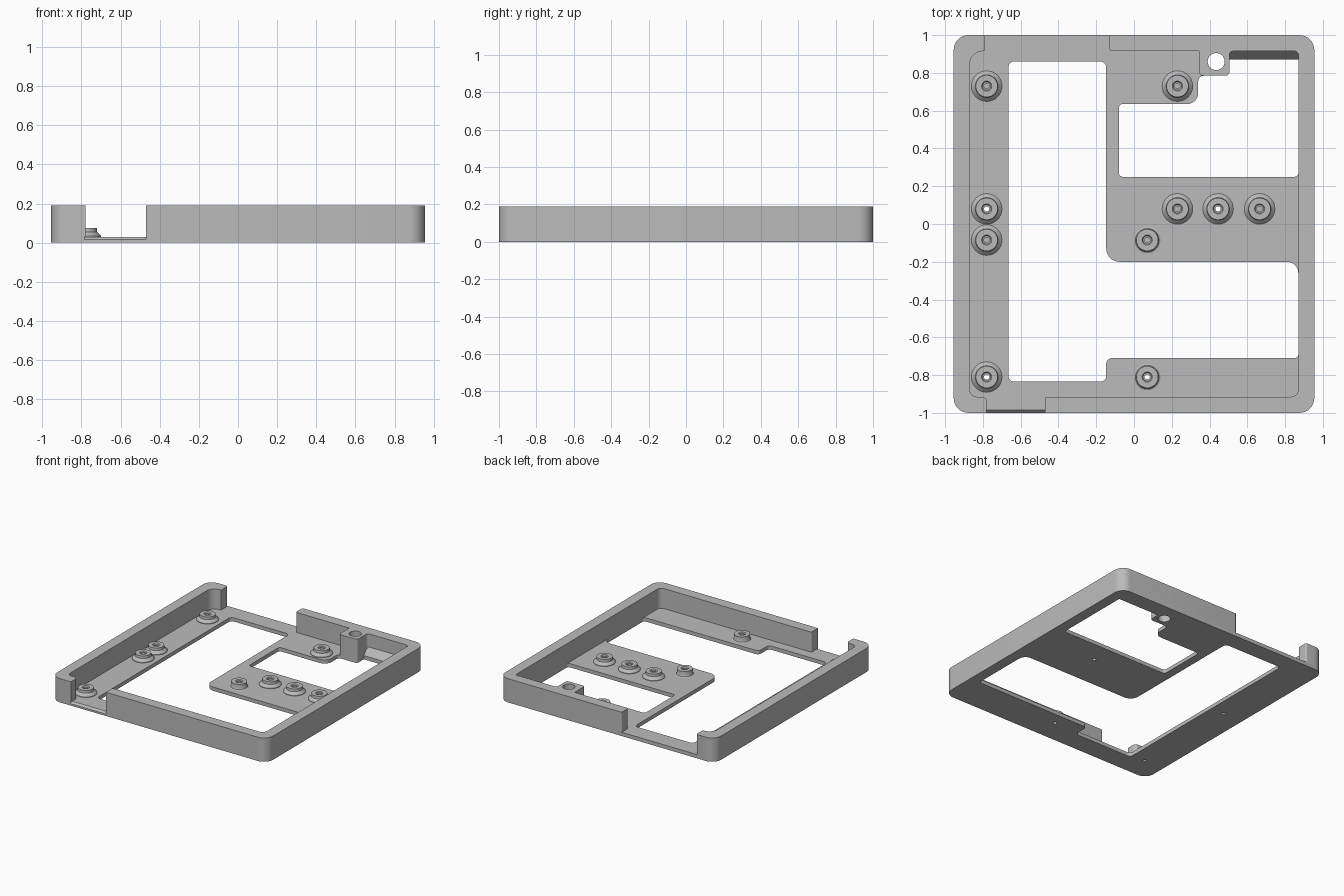
import bpy, bmesh, math
from mathutils import Vector

if "Cube" in bpy.data.objects:
    bpy.data.objects.remove(bpy.data.objects["Cube"])

FLOOR, TOP = 0.03, 0.19

grey = bpy.data.materials.new("plain grey")
grey.use_nodes = True
COLOUR = (0.5, 0.5, 0.5, 1)
grey.diffuse_color = COLOUR
grey.node_tree.nodes["Principled BSDF"].inputs["Base Color"].default_value = COLOUR


def finish(name, mesh):
    mesh.materials.clear()
    mesh.materials.append(grey)
    obj = bpy.data.objects.new(name, mesh)
    bpy.context.collection.objects.link(obj)
    bpy.ops.object.select_all(action="DESELECT")
    obj.select_set(True)
    bpy.context.view_layer.objects.active = obj
    bpy.ops.object.shade_smooth_by_angle(angle=math.radians(30))
    return obj


def rounded(corners, steps=8):
    """Outline from (x, y, radius) corners, each rounded by an arc."""
    out = []
    for i, (x, y, r) in enumerate(corners):
        p = Vector((x, y))
        if r == 0:
            out.append(p)
            continue
        a = (Vector(corners[i - 1][:2]) - p).normalized()
        b = (Vector(corners[(i + 1) % len(corners)][:2]) - p).normalized()
        centre = p + (a + b) * r
        for k in range(steps + 1):
            t = k / steps * math.pi / 2
            out.append(centre - b * r * math.cos(t) - a * r * math.sin(t))
    return out


def circle(x, y, r, n=32):
    return [Vector((x + r * math.cos(k * math.tau / n),
                    y + r * math.sin(k * math.tau / n))) for k in range(n)]


def plate(name, outlines, z0, z1):
    """Extrude an outline, with any further outlines cut out as holes."""
    curve = bpy.data.curves.new(name, "CURVE")
    curve.dimensions, curve.fill_mode = "2D", "BOTH"
    curve.extrude = (z1 - z0) / 2
    for pts in outlines:
        spline = curve.splines.new("POLY")
        spline.points.add(len(pts) - 1)
        for sp, p in zip(spline.points, pts):
            sp.co = (p.x, p.y, 0, 1)
        spline.use_cyclic_u = True
    temp = bpy.data.objects.new(name + " outline", curve)
    bpy.context.collection.objects.link(temp)
    deps = bpy.context.evaluated_depsgraph_get()
    mesh = bpy.data.meshes.new_from_object(temp.evaluated_get(deps))
    bpy.data.objects.remove(temp)
    bm = bmesh.new()
    bm.from_mesh(mesh)
    bmesh.ops.remove_doubles(bm, verts=bm.verts, dist=1e-5)
    bmesh.ops.translate(bm, verts=bm.verts, vec=(0, 0, (z0 + z1) / 2))
    bmesh.ops.recalc_face_normals(bm, faces=bm.faces)
    bm.to_mesh(mesh)
    bm.free()
    return finish(name, mesh)


def prism(name, profile, x0, x1):
    """Extrude a (y, z) profile along x."""
    bm = bmesh.new()
    face = bm.faces.new([bm.verts.new((x0, y, z)) for y, z in profile])
    ext = bmesh.ops.extrude_face_region(bm, geom=[face])["geom"]
    moved = [v for v in ext if isinstance(v, bmesh.types.BMVert)]
    bmesh.ops.translate(bm, verts=moved, vec=(x1 - x0, 0, 0))
    bmesh.ops.recalc_face_normals(bm, faces=bm.faces)
    mesh = bpy.data.meshes.new(name)
    bm.to_mesh(mesh)
    bm.free()
    return finish(name, mesh)


def lathe(name, profile, x, y, n=32):
    bm = bmesh.new()
    rings = [[bm.verts.new((p.x, p.y, z)) for p in circle(x, y, r, n)]
             for r, z in profile]
    for low, high in zip(rings, rings[1:]):
        for k in range(n):
            j = (k + 1) % n
            bm.faces.new((low[k], low[j], high[j], high[k]))
    mesh = bpy.data.meshes.new(name)
    bm.to_mesh(mesh)
    bm.free()
    return finish(name, mesh)


# Standoff positions; the drilled ones go right through the floor
drilled = [(-0.78, 0.08), (-0.78, -0.81), (0.445, 0.08), (0.07, -0.81)]
wide = [(-0.78, 0.73), (-0.78, 0.08), (-0.78, -0.085), (-0.78, -0.81),
        (0.23, 0.73), (0.23, 0.08), (0.445, 0.08), (0.665, 0.08)]
slim = [(0.07, -0.085), (0.07, -0.81)]
BORE = 0.014
screw_hole = circle(0.435, 0.86, 0.045)

# Floor with its two large openings
floor_edge = rounded([(-0.955, 1, 0.08), (-0.955, -1, 0.08), (-0.785, -1, 0),
                      (-0.785, -0.985, 0), (-0.47, -0.985, 0), (-0.47, -1, 0),
                      (0.955, -1, 0.08), (0.955, 1, 0.08)])
main_opening = rounded([(-0.665, 0.86, 0.03), (-0.665, -0.835, 0.03),
                        (-0.147, -0.835, 0.03), (-0.147, -0.71, 0.03),
                        (0.87, -0.71, 0.02), (0.87, -0.2, 0.06),
                        (-0.147, -0.2, 0.07), (-0.147, 0.86, 0.03)])
side_opening = rounded([(-0.08, 0.635, 0.02), (-0.08, 0.25, 0.02),
                        (0.87, 0.25, 0.02), (0.87, 0.87, 0), (0.505, 0.87, 0),
                        (0.505, 0.785, 0.02), (0.34, 0.785, 0.03),
                        (0.34, 0.635, 0.06)])
plate("floor", [floor_edge, main_opening, side_opening, screw_hole]
      + [circle(x, y, BORE) for x, y in drilled], 0, FLOOR)

# Bevelled sill in the front gap, and sloped fillet inside the back wall
prism("front_sill", [(-1, 0), (-1, 0.015), (-0.985, FLOOR), (-0.985, 0)],
      -0.785, -0.47)
prism("back_fillet", [(0.87, FLOOR), (0.915, FLOOR), (0.915, 0.085)],
      0.505, 0.87)

# Walls either side of the front and back gaps
right_wall = rounded([(-0.79, 1, 0.012), (-0.955, 1, 0.08), (-0.955, -1, 0.08),
                      (-0.78, -1, 0), (-0.78, -0.915, 0.025),
                      (-0.87, -0.915, 0.04), (-0.87, 0.915, 0.07),
                      (-0.79, 0.915, 0.005)])
plate("right_wall", [right_wall], FLOOR, TOP)
left_wall = rounded([(-0.13, 1, 0.01), (-0.13, 0.915, 0.015),
                     (0.345, 0.915, 0), (0.345, 0.785, 0.02),
                     (0.505, 0.785, 0.02), (0.505, 0.915, 0.02),
                     (0.87, 0.915, 0.02), (0.87, -0.915, 0.04),
                     (-0.47, -0.915, 0.01), (-0.47, -1, 0),
                     (0.955, -1, 0.08), (0.955, 1, 0.08)])
plate("left_wall", [left_wall, screw_hole], FLOOR, TOP)

# Standoffs: a flared foot, a flat cap and a stepped bore
cap = [(0.058, 0.075), (0.027, 0.075), (0.022, 0.068), (BORE, 0.068), (BORE, FLOOR)]
wide_foot = [(0.081, FLOOR), (0.081, 0.034), (0.06, 0.055)]
slim_foot = [(0.07, FLOOR), (0.062, 0.035), (0.058, 0.045)]
for label, spots, foot in (("wide", wide, wide_foot), ("slim", slim, slim_foot)):
    for i, (x, y) in enumerate(spots):
        lathe(f"{label}_standoff_{i + 1}", foot + cap, x, y)
